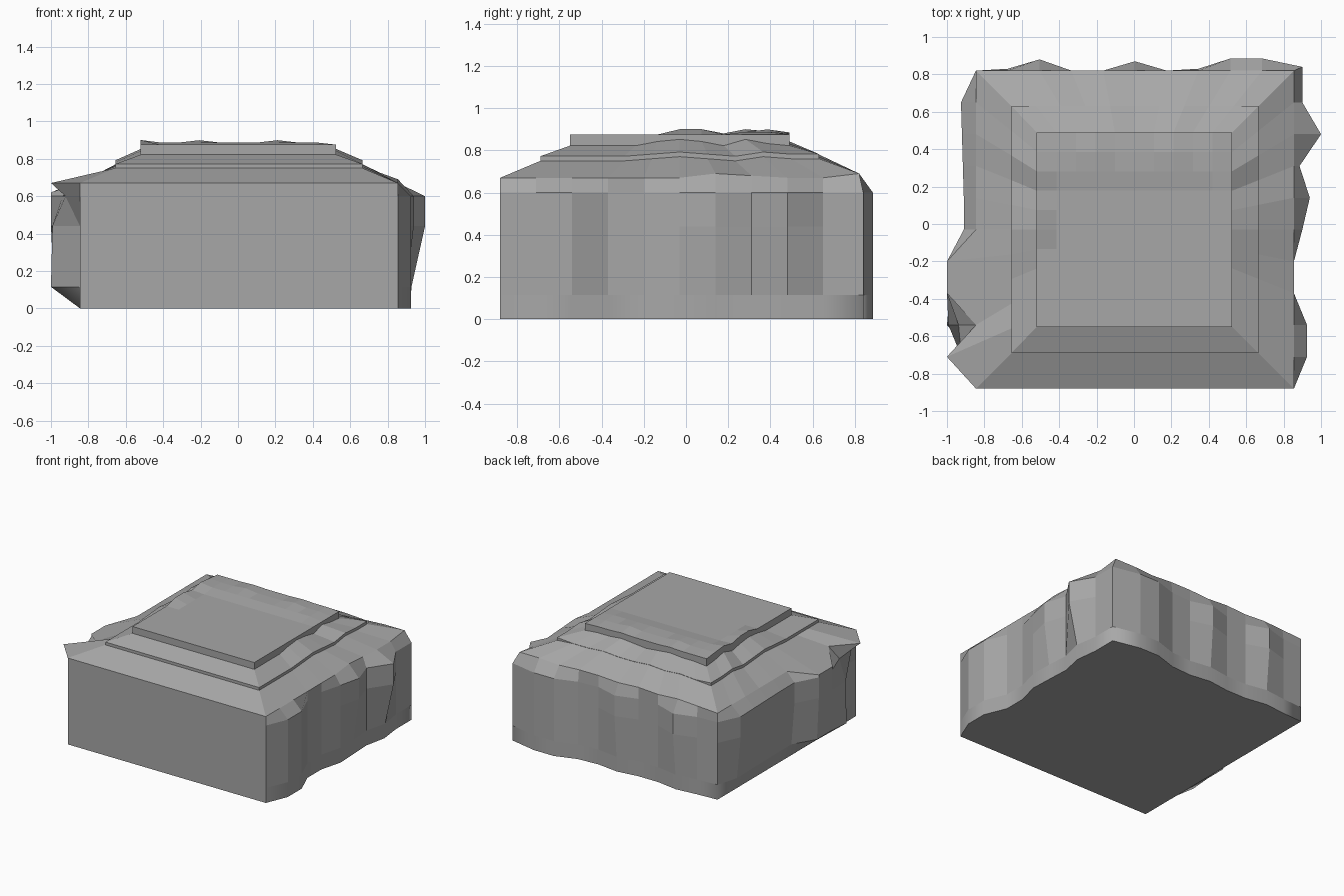
import bpy
import bmesh
from mathutils import Vector

if "Cube" in bpy.data.objects:
    bpy.data.objects.remove(bpy.data.objects["Cube"], do_unlink=True)

stone = bpy.data.materials.new("grey stone")
stone.use_nodes = True
grey = (0.39, 0.39, 0.39, 1)
stone.diffuse_color = grey
stone.node_tree.nodes["Principled BSDF"].inputs["Base Color"].default_value = grey

STEPS = 10

# Rectangles as x min, x max, y min, y max
BASE = (-0.845, 0.855, -0.88, 0.82)
LEDGE = (-0.655, 0.665, -0.69, 0.63)
CAP = (-0.52, 0.525, -0.55, 0.49)

# How far a rock column bulges at each of the five wall levels
SHAPES = {
    "full": (1, 1, 1, 1, 0),
    "upper": (0.45, 0.5, 1, 1, 0),
    "lower": (0, 1, 0.95, 0.6, 0),
    "hung": (0, 0.9, 1, 1, 1),
    "lip": (0, 0, 0, 0.5, 1),
    "plain": (0, 0.6, 1, 1, 0),
}
F, U, L, H, T, P = "full", "upper", "lower", "hung", "lip", "plain"

# Bulge in hundredths and bulge shape, counter-clockwise from the front
FLAT = [0] * (STEPS + 1)
SIDES = [
    (FLAT, [F] * 11),
    ([0, 7, 7, 0, 0, 4.5, 8.5, 3, 14.5, 4.5, 4.5], [F, F, F, F, F, F, U, F, U, F, F]),
    ([2, 6.5, 6.5, 1, 0, 5, 0, 0, 6, 1, 0], [F, F, F, F, F, U, F, F, U, F, F]),
    ([0, 8, 7.5, 7, 6.5, 6.5, 15.5, 15.5, 15.5, 15.5, 0], [P, P, P, P, P, P, H, H, L, T, P]),
]
NORMALS = [Vector(n) for n in ((0, -1, 0), (1, 0, 0), (0, 1, 0), (-1, 0, 0))]

# Height waves along each side in hundredths
LEVEL = [FLAT] * 4
RIM = [FLAT, [0, 0, 0, 0, 0, 0, 2, 1, 0, 0, 2], [2, 2, 1, 2, 2, 1, 2, 1, 2, 1, 0],
       [0, 0, 0, 0, 0, 0, -5, -5, 0, 0, 0]]
LEDGE_SIDE = [0, 0, 0, 0, 1, 2, 1, 0, 2, 1, 1]
LEDGE_FOOT = [FLAT, LEDGE_SIDE, [1, 2, 2, 3, 2, 2, 3, 2, 3, 2, 0], LEDGE_SIDE[::-1]]
LEDGE_TOP = [FLAT, LEDGE_SIDE, [1, 0, 0, 1, 0, 0, 1, 0, 1, 0, 0], LEDGE_SIDE[::-1]]
CAP_SIDE = [0, 0, 0, 0, 2, 3, 2, 0, 3, 1, 0]
CAP_FOOT = [FLAT, CAP_SIDE, [0, 1, 1, 2, 1, 0, 1, 2, 1, 1, 0], CAP_SIDE[::-1]]
CAP_TOP = [FLAT, FLAT, [0, 0.5, 0.5, 1, 0.5, 0.5, 0.5, 1, 0.5, 0.5, 0.5],
           [0.5, 1.5, 2.5, 0.5, 2.5, 2.5, 0, 0, 0, 0, 0]]

# Rectangle, height, wall level (or None), waves
RINGS = [
    (BASE, 0, 0, LEVEL),
    (BASE, 0.115, 1, LEVEL),
    (BASE, 0.44, 2, LEVEL),
    (BASE, 0.60, 3, LEVEL),
    (BASE, 0.67, 4, RIM),
    (LEDGE, 0.75, None, LEDGE_FOOT),
    (LEDGE, 0.772, None, LEDGE_TOP),
    (CAP, 0.822, None, CAP_FOOT),
    (CAP, 0.875, None, CAP_TOP),
]


def ring_points(rect, z, level, waves):
    x0, x1, y0, y1 = rect
    corners = [Vector(c) for c in ((x0, y0, z), (x1, y0, z), (x1, y1, z), (x0, y1, z))]
    points = []
    for s in range(4):
        for i in range(STEPS):
            p = corners[s].lerp(corners[(s + 1) % 4], i / STEPS)
            p.z += waves[s][i] / 100
            if level is not None:
                spots = [(s, i)] + ([(s - 1, STEPS)] if i == 0 else [])
                for side, k in spots:
                    bulge, shapes = SIDES[side]
                    p += NORMALS[side] * bulge[k] / 100 * SHAPES[shapes[k]][level]
            points.append(p)
    return points


bm = bmesh.new()
rings = [[bm.verts.new(p) for p in ring_points(*r)] for r in RINGS]

# Flat underside
bm.faces.new(list(reversed(rings[0])))

# Walls, sloped shoulders and steps
count = STEPS * 4
for level, (low, high) in enumerate(zip(rings, rings[1:])):
    for i in range(count):
        j = (i + 1) % count
        face = bm.faces.new((low[i], low[j], high[j], high[i]))
        # Worn foot of the rock is soft, everything else is faceted
        face.smooth = level == 0 and i >= STEPS

# Cap surface: a grid joined to the top ring, with a raised band at the back
top = rings[-1]
x0, x1, y0, y1 = CAP
grid = {}
for i in range(STEPS + 1):
    grid[i, 0] = top[i]
    grid[STEPS, i] = top[STEPS + i]
    grid[STEPS - i, STEPS] = top[STEPS * 2 + i]
    grid[0, STEPS - i] = top[(STEPS * 3 + i) % count]
for i in range(1, STEPS):
    for j in range(1, STEPS):
        z = 0.875 if j < STEPS - 2 else 0.887
        # Two low humps on the raised band
        if j == STEPS - 1 and i in (3, 7):
            z += 0.012
        grid[i, j] = bm.verts.new((x0 + (x1 - x0) * i / STEPS, y0 + (y1 - y0) * j / STEPS, z))
for i in range(STEPS):
    for j in range(STEPS):
        bm.faces.new((grid[i, j], grid[i + 1, j], grid[i + 1, j + 1], grid[i, j + 1]))

bmesh.ops.recalc_face_normals(bm, faces=bm.faces)
mesh = bpy.data.meshes.new("stepped_rock")
bm.to_mesh(mesh)
bm.free()
mesh.materials.append(stone)
rock = bpy.data.objects.new("stepped_rock", mesh)
bpy.context.collection.objects.link(rock)
